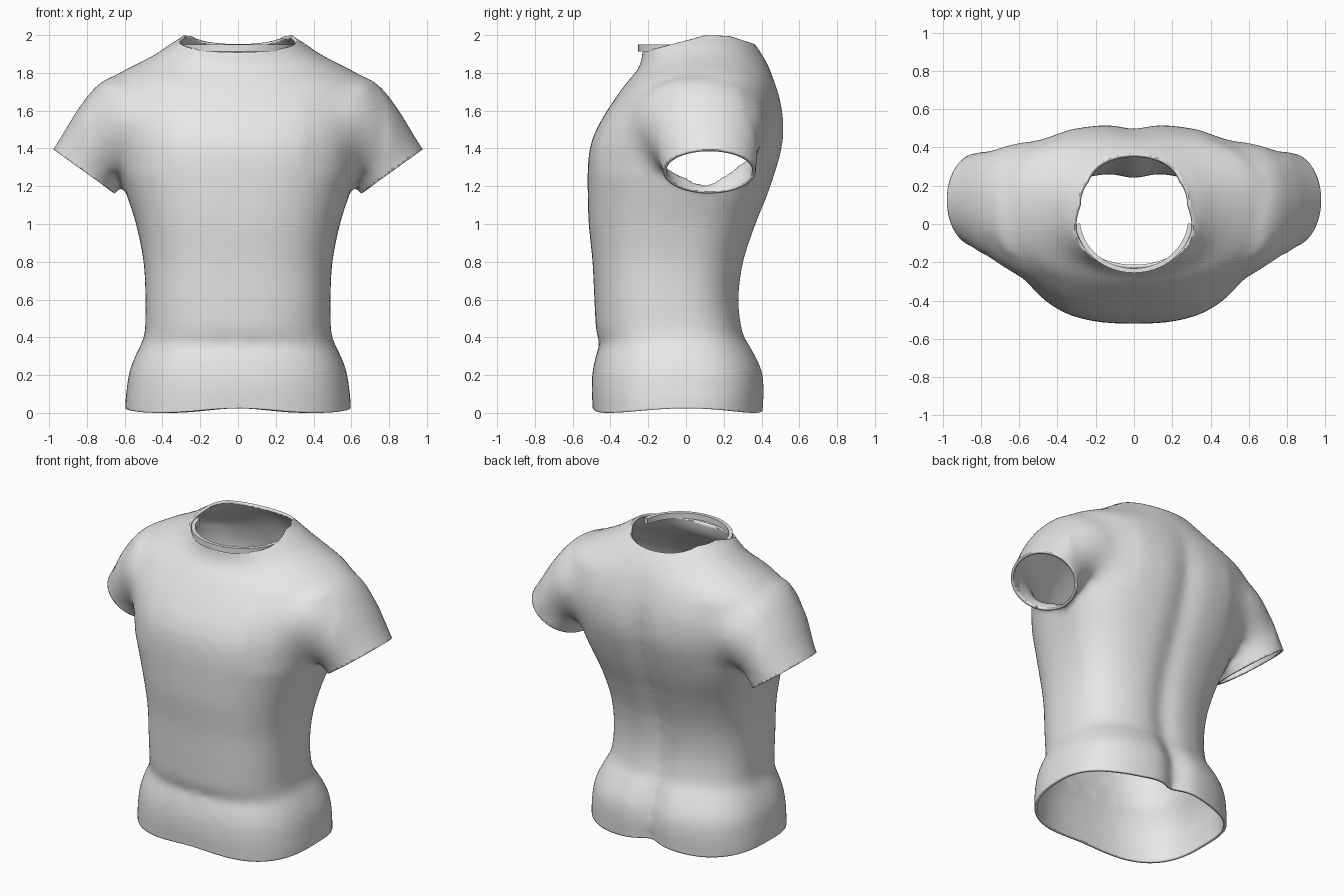
import bpy, bmesh, math

if "Cube" in bpy.data.objects:
    bpy.data.objects.remove(bpy.data.objects["Cube"])

grey = bpy.data.materials.new("light_grey_cloth")
grey.diffuse_color = (0.8, 0.8, 0.8, 1)
grey.use_nodes = True
grey.node_tree.nodes["Principled BSDF"].inputs["Base Color"].default_value = grey.diffuse_color
SEG = 96


def spow(v, e):
    return math.copysign(abs(v) ** e, v)


def smooth_rows(rows, steps):
    """Interpolate section rows with a Catmull-Rom curve."""
    out = []
    for i in range(len(rows) - 1):
        p0, p1, p2 = rows[max(i - 1, 0)], rows[i], rows[i + 1]
        p3 = rows[min(i + 2, len(rows) - 1)]
        for k in range(steps):
            t = k / steps
            out.append([b + 0.5 * t * (c - a + t * (2 * a - 5 * b + 4 * c - d
                                                    + t * (3 * (b - c) + d - a)))
                        for a, b, c, d in zip(p0, p1, p2, p3)])
    return out + [list(rows[-1])]


def loft(bm, rings):
    """Skin closed rings of points and cap both ends."""
    loops = [[bm.verts.new(p) for p in r] for r in rings]
    for a, b in zip(loops, loops[1:]):
        for i in range(len(a)):
            j = (i + 1) % len(a)
            bm.faces.new((a[i], a[j], b[j], b[i]))
    bm.faces.new(loops[0][::-1])
    bm.faces.new(loops[-1])


# Torso sections: height, half width, front y, back y, y of widest point
TORSO = [
    (-0.10, 0.595, -0.49, 0.41, -0.02), (0.03, 0.597, -0.495, 0.415, -0.02),
    (0.12, 0.59, -0.50, 0.42, -0.02), (0.22, 0.575, -0.495, 0.41, -0.02),
    (0.31, 0.54, -0.475, 0.37, -0.03), (0.37, 0.51, -0.455, 0.335, -0.04),
    (0.43, 0.493, -0.475, 0.305, -0.06), (0.60, 0.49, -0.485, 0.285, -0.08),
    (0.80, 0.50, -0.495, 0.31, -0.06), (1.00, 0.54, -0.515, 0.375, -0.02),
    (1.15, 0.588, -0.52, 0.435, 0.02), (1.30, 0.635, -0.52, 0.485, 0.05),
    (1.42, 0.66, -0.505, 0.515, 0.08), (1.52, 0.68, -0.465, 0.52, 0.10),
    (1.62, 0.70, -0.405, 0.51, 0.11), (1.70, 0.71, -0.35, 0.49, 0.12),
    (1.76, 0.685, -0.305, 0.47, 0.13), (1.81, 0.61, -0.26, 0.45, 0.13),
    (1.86, 0.51, -0.237, 0.425, 0.13), (1.91, 0.42, -0.23, 0.395, 0.12),
    (1.96, 0.35, -0.23, 0.36, 0.11), (2.01, 0.275, -0.22, 0.325, 0.10),
    (2.12, 0.24, -0.20, 0.29, 0.10),
]


def torso_ring(z, a, yf, yb, yc):
    n = 2.6 if z < 1.6 else max(2.0, 2.6 - (z - 1.6) * 2.5)
    # spine groove, deeper between the seat halves, fading at the nape
    seat = min(1, max(0, (0.42 - z) / 0.15))
    groove = (0.032 + 0.025 * seat) * min(1, max(0, (1.85 - z) / 0.4))
    pts = []
    for i in range(SEG):
        t = 2 * math.pi * i / SEG
        c, s = spow(math.cos(t), 2 / n), spow(math.sin(t), 2 / n)
        x, y = a * c, yc + (yb - yc if s > 0 else yc - yf) * s
        if s > 0:
            y -= groove * math.exp(-(x / 0.075) ** 2)
        pts.append((x, y, z))
    return pts


# Sleeve sections: top x, top z, bottom x, bottom z, centre y, half depth
SLEEVE = [
    (0.38, 1.76, 0.34, 1.30, 0.07, 0.28), (0.63, 1.785, 0.46, 1.28, 0.07, 0.365),
    (0.745, 1.735, 0.52, 1.28, 0.085, 0.345), (0.85, 1.605, 0.58, 1.26, 0.10, 0.30),
    (0.92, 1.49, 0.62, 1.22, 0.115, 0.27), (0.98, 1.395, 0.65, 1.16, 0.125, 0.247),
    (1.03, 1.315, 0.70, 1.08, 0.128, 0.24),
]


def sleeve_ring(side, tx, tz, bx, bz, yc, h):
    mx, mz, dx, dz = (tx + bx) / 2, (tz + bz) / 2, (tx - bx) / 2, (tz - bz) / 2
    return [(side * (mx + dx * math.cos(t)), yc + side * h * math.sin(t),
             mz + dz * math.cos(t))
            for t in (2 * math.pi * i / 48 for i in range(48))]


def make_object(name, bm):
    me = bpy.data.meshes.new(name)
    bm.to_mesh(me)
    bm.free()
    ob = bpy.data.objects.new(name, me)
    bpy.context.collection.objects.link(ob)
    me.materials.append(grey)
    return ob


# Blend the torso and sleeve volumes into one skin
bm = bmesh.new()
loft(bm, [torso_ring(*r) for r in smooth_rows(TORSO, 4)])
for side in (1, -1):
    loft(bm, [sleeve_ring(side, *r) for r in smooth_rows(SLEEVE, 4)])
bmesh.ops.recalc_face_normals(bm, faces=bm.faces)
shirt = make_object("shirt", bm)
mod = shirt.modifiers.new("blend", 'REMESH')
mod.mode = 'VOXEL'
mod.voxel_size = 0.019
dg = bpy.context.evaluated_depsgraph_get()
bm = bmesh.new()
bm.from_mesh(bpy.data.meshes.new_from_object(shirt.evaluated_get(dg)))
shirt.modifiers.clear()


def relax(verts, times):
    for _ in range(times):
        bmesh.ops.smooth_vert(bm, verts=verts, factor=0.5,
                              use_axis_x=True, use_axis_y=True, use_axis_z=True)


# Soften the skin, most of all where the sleeves meet the chest and back
relax(bm.verts[:], 6)
relax([v for v in bm.verts if 0.36 < abs(v.co.x) < 0.80 and 1.27 < v.co.z < 1.72
       and (v.co.y < -0.05 or v.co.y > 0.3)], 60)
relax(bm.verts[:], 5)


def trim(co, no, chosen=None):
    """Cut the skin open on a plane, only among the chosen faces."""
    faces = [f for f in bm.faces if chosen is None or chosen(f.calc_center_median())]
    geom = set(faces)
    for f in faces:
        geom.update(f.edges)
        geom.update(f.verts)
    bmesh.ops.bisect_plane(bm, geom=list(geom), dist=1e-5, plane_co=co,
                           plane_no=no, clear_outer=True)


# Hem, neck (front slope, crest, back slope) and sleeve openings
trim((0, 0, 0.0), (0, 0, -1))
trim((0, -0.22, 1.912), (0, -0.27, 1))
trim((0, 0.17, 1.997), (0, 0.02, 1))
trim((0, 0.34, 1.96), (0, 0.32, 1))
for side in (1, -1):
    trim((side * 0.815, 0.125, 1.278), (side * 0.58, 0, -0.81),
         lambda c: c.x * side > 0.62 and c.z > 0.95)

# Gentle ripples along the hem edge
for v in bm.verts:
    if v.co.z < 0.12:
        a = math.atan2(v.co.y, v.co.x)
        v.co.z += (0.012 + 0.012 * math.cos(4 * a)) * (1 - v.co.z / 0.12)
bm.to_mesh(shirt.data)
bm.free()
shirt.data.materials.clear()
shirt.data.materials.append(grey)

# Front collar band, a raised half ring
bm = bmesh.new()
rings = []
for i in range(33):
    t = math.radians(186 + 168 * i / 32)
    rings.append([(r * math.cos(t) * 1.08, 0.03 + r * math.sin(t), z)
                  for r, z in ((0.285, 1.912), (0.285, 1.95), (0.262, 1.95), (0.262, 1.912))])
loft(bm, rings)
bmesh.ops.recalc_face_normals(bm, faces=bm.faces)
collar = make_object("collar_band", bm)

# Cloth thickness and shading
thick = shirt.modifiers.new("thickness", 'SOLIDIFY')
thick.thickness = 0.018
thick.offset = -1
for ob in (shirt, collar):
    bpy.ops.object.select_all(action='DESELECT')
    ob.select_set(True)
    bpy.context.view_layer.objects.active = ob
    bpy.ops.object.shade_smooth_by_angle(angle=math.radians(40))
